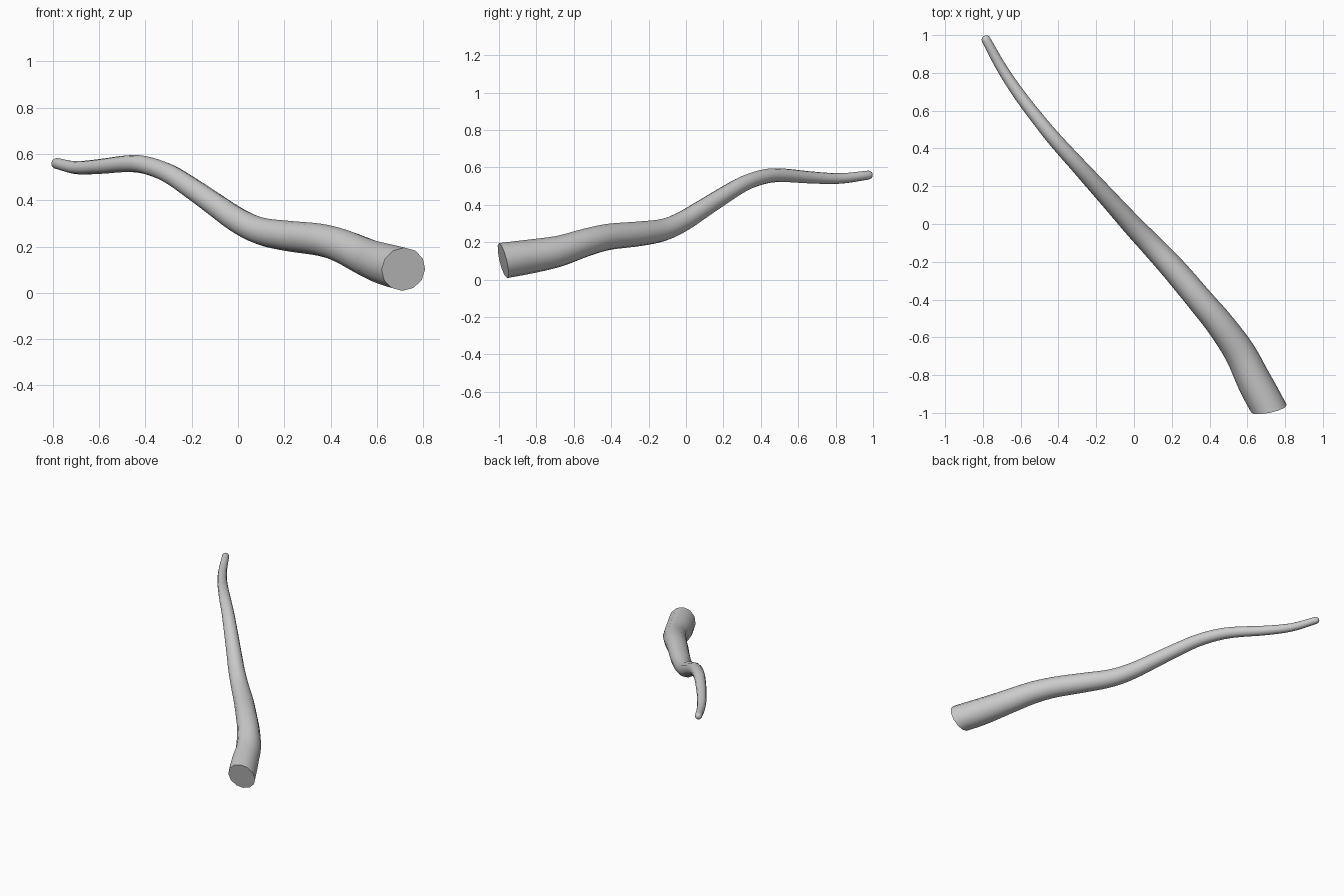
import bpy, bmesh, math
from mathutils import Vector

if "Cube" in bpy.data.objects:
    bpy.data.objects.remove(bpy.data.objects["Cube"])

SIDES = 12
STEPS = 4

# centreline x, y, z and radius, from thick base to thin tip
KEYS = [
    (0.715, -0.978, 0.102, 0.096),
    (0.635, -0.83, 0.124, 0.091),
    (0.56, -0.68, 0.152, 0.083),
    (0.455, -0.53, 0.200, 0.075),
    (0.355, -0.41, 0.229, 0.070),
    (0.22, -0.25, 0.245, 0.066),
    (0.10, -0.12, 0.266, 0.060),
    (0.0, -0.015, 0.313, 0.055),
    (-0.10, 0.095, 0.382, 0.050),
    (-0.20, 0.205, 0.452, 0.046),
    (-0.30, 0.315, 0.516, 0.042),
    (-0.40, 0.425, 0.552, 0.039),
    (-0.48, 0.52, 0.558, 0.036),
    (-0.60, 0.675, 0.546, 0.032),
    (-0.70, 0.825, 0.541, 0.028),
    (-0.783, 0.975, 0.559, 0.024),
]


def spline(keys):
    """Smooth Catmull-Rom samples through the keys."""
    k = [Vector(p) for p in keys]
    k = [2 * k[0] - k[1]] + k + [2 * k[-1] - k[-2]]
    out = []
    for i in range(1, len(k) - 2):
        a, b, c, d = k[i - 1:i + 3]
        for s in range(STEPS):
            t = s / STEPS
            out.append(0.5 * (2 * b + (c - a) * t + (2 * a - 5 * b + 4 * c - d) * t * t
                              + (3 * b - a - 3 * c + d) * t ** 3))
    return out + [k[-2]]


samples = spline(KEYS)
pts = [p.xyz for p in samples]
rings = []
for i, p in enumerate(samples):
    d = (pts[min(i + 1, len(pts) - 1)] - pts[max(i - 1, 0)]).normalized()
    # the base cut is turned towards the front
    w = max(0, 1 - i / (STEPS * 0.9))
    d = d.lerp(Vector((-0.2, 0.95, 0.23)).normalized(), w).normalized()
    rings.append((p.xyz, d, p.w))

# rounded tip
end, direction, r = rings[-1]
for a in (25, 50, 72):
    a = math.radians(a)
    rings.append((end + direction * r * math.sin(a), direction, r * math.cos(a)))

# tapering branch body
bm = bmesh.new()
loops = []
for p, d, r in rings:
    side = d.cross(Vector((0, 0, 1))).normalized()
    up = side.cross(d)
    loops.append([bm.verts.new(p + r * (side * math.cos(t) + up * math.sin(t)))
                  for t in (2 * math.pi * j / SIDES for j in range(SIDES))])
for a, b in zip(loops, loops[1:]):
    for j in range(SIDES):
        n = (j + 1) % SIDES
        bm.faces.new((a[j], a[n], b[n], b[j]))
bm.faces.new(loops[0])
bm.faces.new(loops[-1])
bmesh.ops.recalc_face_normals(bm, faces=bm.faces)

mesh = bpy.data.meshes.new("branch")
bm.to_mesh(mesh)
bm.free()
obj = bpy.data.objects.new("branch", mesh)
bpy.context.collection.objects.link(obj)
bpy.context.view_layer.objects.active = obj
obj.select_set(True)
bpy.ops.object.shade_smooth_by_angle(angle=math.radians(50))
